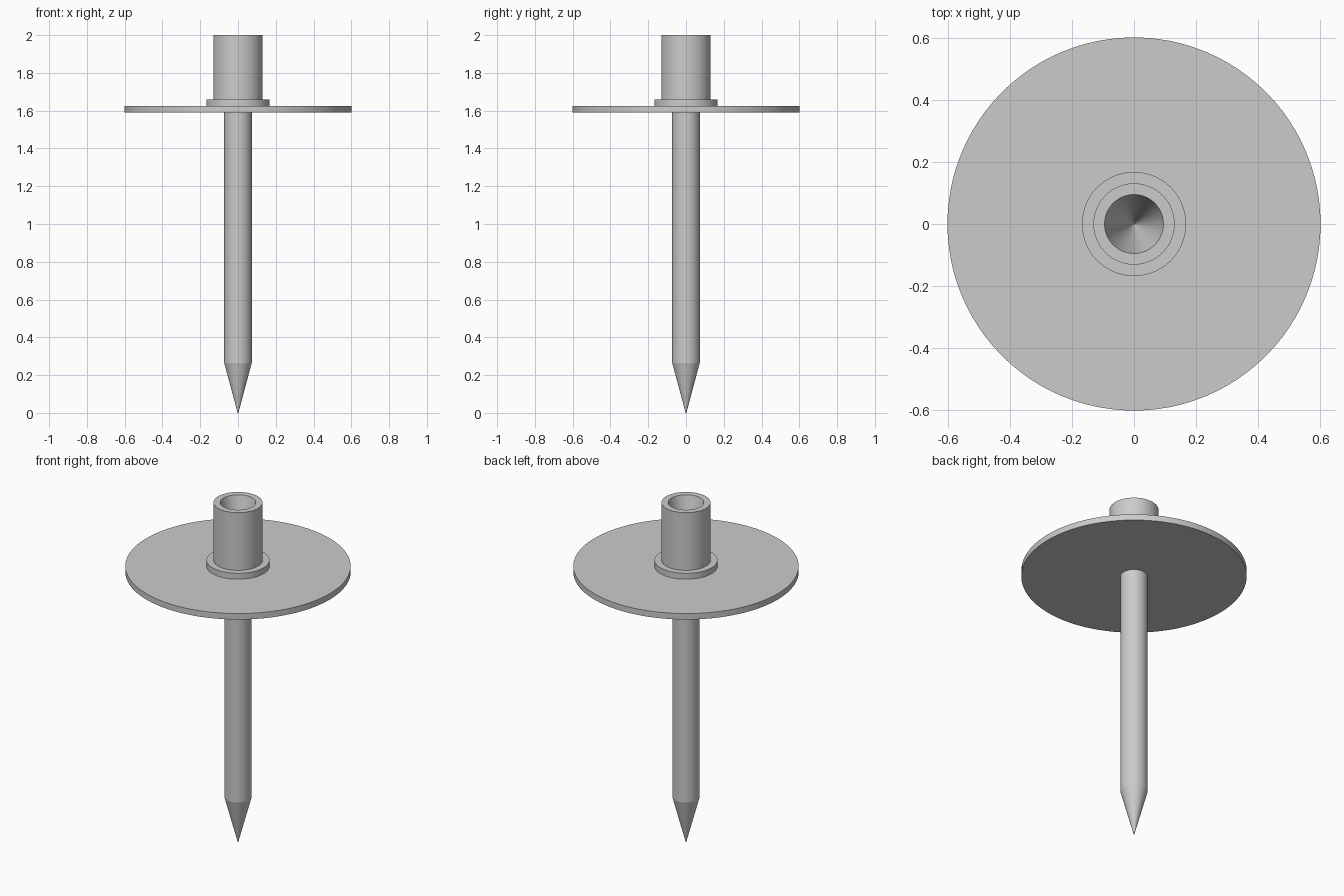
import bpy
import bmesh
import math

SEGMENTS = 96

cube = bpy.data.objects.get("Cube")
if cube:
    bpy.data.objects.remove(cube, do_unlink=True)

grey = bpy.data.materials.new("plain_grey")
grey.use_nodes = True
grey.diffuse_color = (0.6, 0.6, 0.6, 1)
grey.node_tree.nodes["Principled BSDF"].inputs["Base Color"].default_value = grey.diffuse_color


def turned_part(name, profile, closed=False):
    """Spin a (radius, height) profile around z; cap its ends unless it is a closed ring."""
    bm = bmesh.new()
    rings = []
    for radius, z in profile:
        angles = [2 * math.pi * i / SEGMENTS for i in range(SEGMENTS)]
        rings.append([bm.verts.new((radius * math.cos(a), radius * math.sin(a), z)) for a in angles])
    pairs = list(zip(rings, rings[1:]))
    if closed:
        pairs.append((rings[-1], rings[0]))
    else:
        bm.faces.new(rings[0])
        bm.faces.new(rings[-1])
    for low, high in pairs:
        for i in range(SEGMENTS):
            j = (i + 1) % SEGMENTS
            bm.faces.new((low[i], low[j], high[j], high[i]))
    bmesh.ops.recalc_face_normals(bm, faces=bm.faces)
    mesh = bpy.data.meshes.new(name)
    bm.to_mesh(mesh)
    bm.free()
    mesh.materials.append(grey)
    part = bpy.data.objects.new(name, mesh)
    bpy.context.collection.objects.link(part)
    bpy.ops.object.select_all(action="DESELECT")
    part.select_set(True)
    bpy.context.view_layer.objects.active = part
    bpy.ops.object.shade_smooth_by_angle(angle=math.radians(10))
    return part


PLATE_BOTTOM, PLATE_TOP, COLLAR_TOP, TOP = 1.59, 1.625, 1.66, 2.0
SOCKET_RADIUS = 0.131
POINT = 0.002

# Pointed ground spike
turned_part("spike", [(POINT, 0), (0.073, 0.265), (0.073, PLATE_BOTTOM)])

# Broad round plate
turned_part("plate", [(0.602, PLATE_BOTTOM), (0.602, PLATE_TOP)])

# Low collar around the foot of the socket
turned_part("collar", [(SOCKET_RADIUS, PLATE_TOP), (0.168, PLATE_TOP),
                       (0.168, COLLAR_TOP), (SOCKET_RADIUS, COLLAR_TOP)], closed=True)

# Socket with a tapered bore
turned_part("socket", [(SOCKET_RADIUS, PLATE_TOP), (SOCKET_RADIUS, TOP),
                       (0.095, TOP), (POINT, 1.64)])
